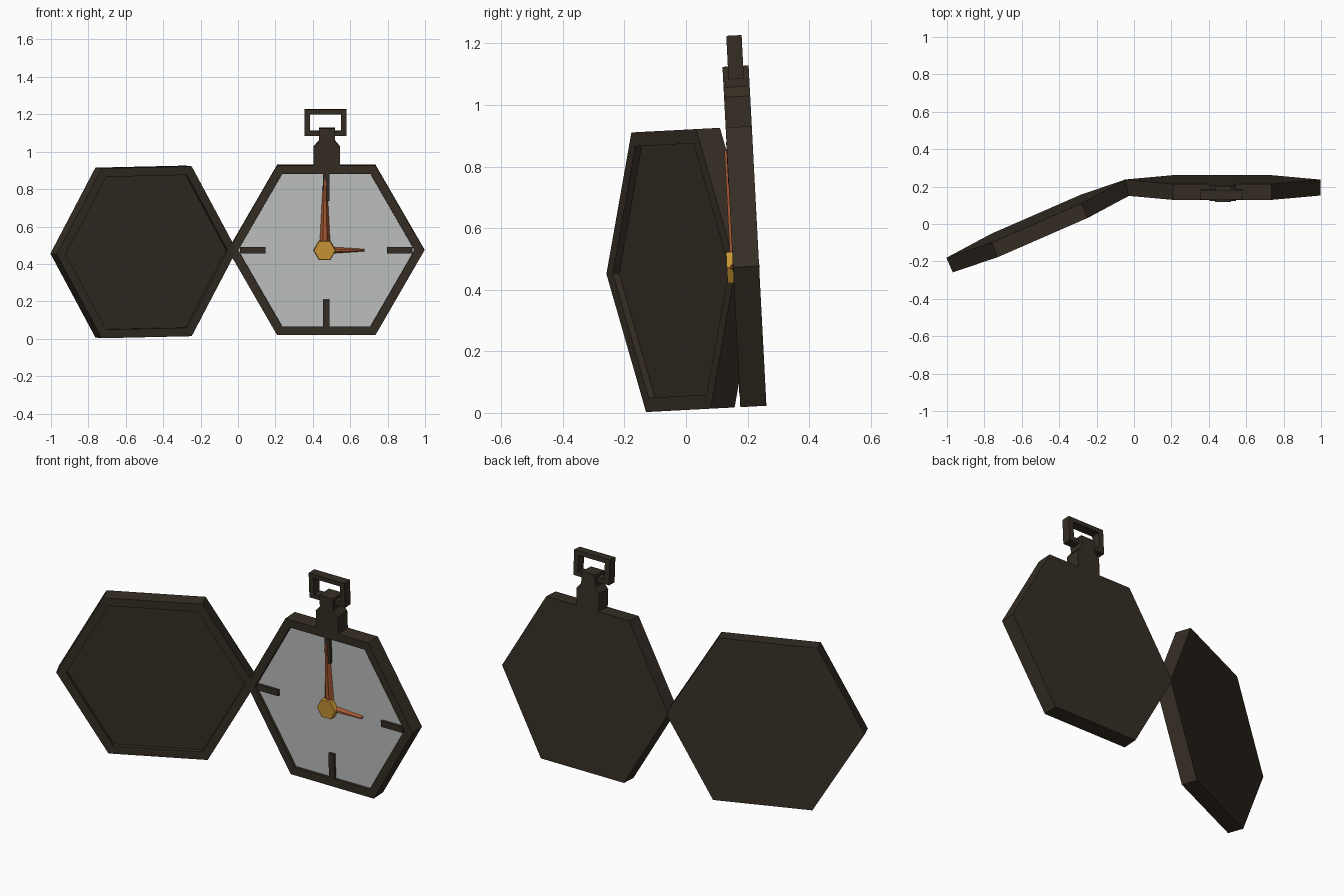
import bpy, bmesh, math
from mathutils import Matrix, Vector

if "Cube" in bpy.data.objects:
    bpy.data.objects.remove(bpy.data.objects["Cube"])


def material(name, rgb):
    m = bpy.data.materials.new(name)
    m.diffuse_color = (*rgb, 1)
    m.use_nodes = True
    m.node_tree.nodes["Principled BSDF"].inputs["Base Color"].default_value = m.diffuse_color
    return m


DARK = material("dark bronze", (0.036, 0.027, 0.018))
DIAL = material("pale dial", (0.53, 0.54, 0.54))
COPPER = material("copper", (0.40, 0.105, 0.035))
GOLD = material("gold", (0.58, 0.30, 0.035))

# Local frame: watch centre is the origin, dial faces -y, whole watch leans forward
TILT = Matrix.Translation((0.472, 0.195, 0.475)) @ Matrix.Rotation(math.radians(3), 4, 'X')
R, R_IN, T = 0.525, 0.472, 0.0425


def loft(name, rings, mat, world=TILT):
    """Skin a list of equal-length point rings and cap both ends."""
    bm = bmesh.new()
    vs = [[bm.verts.new(p) for p in ring] for ring in rings]
    n = len(vs[0])
    for a, b in zip(vs, vs[1:]):
        for i in range(n):
            bm.faces.new((a[i], a[(i + 1) % n], b[(i + 1) % n], b[i]))
    bm.faces.new(vs[0])
    bm.faces.new(vs[-1])
    bmesh.ops.recalc_face_normals(bm, faces=bm.faces)
    me = bpy.data.meshes.new(name)
    bm.to_mesh(me)
    bm.free()
    me.materials.append(mat)
    ob = bpy.data.objects.new(name, me)
    ob.matrix_world = world
    bpy.context.collection.objects.link(ob)
    return ob


def hexagon(r, y):
    return [Vector((r * math.cos(i * math.pi / 3), y, r * math.sin(i * math.pi / 3)))
            for i in range(6)]


def tray(name, depth, world):
    """Hexagonal case half with a recessed front."""
    return loft(name, [hexagon(R, T), hexagon(R, -T), hexagon(R_IN, -T),
                       hexagon(R_IN, -T + depth)], DARK, world)


def prism(name, pts, y0, y1, mat, world=TILT):
    return loft(name, [[Vector((x, y, z)) for x, z in pts] for y in (y0, y1)], mat, world)


def rect(x0, x1, z0, z1):
    return [(x0, z0), (x1, z0), (x1, z1), (x0, z1)]


# Case and opened lid, hinged at the left corner
tray("watch_case", 0.022, TILT)
LID = TILT @ Matrix.Translation((-0.977, -0.205, 0)) @ Matrix.Rotation(math.radians(23.6), 4, 'Z')
tray("lid", 0.022, LID)

# Dial plate and four hour markers
loft("dial", [hexagon(R_IN, -T + 0.023), hexagon(R_IN - 0.001, -T + 0.014)], DIAL)
for i in range(4):
    a, b = (0.325, 0.462) if i % 2 == 0 else (0.265, 0.408)
    turn = Matrix.Rotation(-i * math.pi / 2, 4, 'Y')
    prism(f"hour_marker_{i + 1}", rect(a, b, -0.017, 0.017), -T + 0.016, -T - 0.001,
          DARK, TILT @ turn)


# Tapered hands with a raised ridge
def hand(name, length, w0, w1, angle):
    def ring(x, w):
        return [Vector((x, -T + 0.012, w)), Vector((x, -T - 0.008, w * 0.4)),
                Vector((x, -T - 0.008, -w * 0.4)), Vector((x, -T + 0.012, -w))]
    loft(name, [ring(0.0, w0), ring(length, w1)], COPPER,
         TILT @ Matrix.Translation((-0.007, 0, 0)) @ Matrix.Rotation(-angle, 4, 'Y'))


hand("minute_hand", 0.38, 0.03, 0.010, math.pi / 2)
hand("hour_hand", 0.21, 0.02, 0.006, 0)
loft("hand_hub", [hexagon(0.06, -T + 0.01), hexagon(0.057, -T - 0.02)], GOLD,
     TILT @ Matrix.Translation((-0.009, 0, 0)))

# Stepped stem
prism("stem", [(-0.067, 0.44), (0.073, 0.44), (0.073, 0.553), (0.046, 0.585), (0.046, 0.652),
               (-0.040, 0.652), (-0.040, 0.585), (-0.067, 0.553)], -T, T, DARK)

# Rectangular bow: outer and inner rings joined into a closed frame
outer, inner = rect(-0.117, 0.109, 0.610, 0.752), rect(-0.086, 0.080, 0.637, 0.727)
bow = loft("bow", [[Vector((x, y, z)) for x, z in pts] for pts, y in
                   ((inner, 0.025), (outer, 0.025), (outer, -0.025), (inner, -0.025))], DARK)
bm = bmesh.new()
bm.from_mesh(bow.data)
bm.faces.ensure_lookup_table()
bmesh.ops.bridge_loops(bm, edges=list({e for f in bm.faces[-2:] for e in f.edges}))
bm.faces.ensure_lookup_table()
caps = [f for f in bm.faces if abs(f.normal.y) > 0.9
        and abs(f.calc_area() - 0.166 * 0.09) < 1e-4]
bmesh.ops.delete(bm, geom=caps, context='FACES_ONLY')
bmesh.ops.recalc_face_normals(bm, faces=bm.faces)
bm.to_mesh(bow.data)
bm.free()
